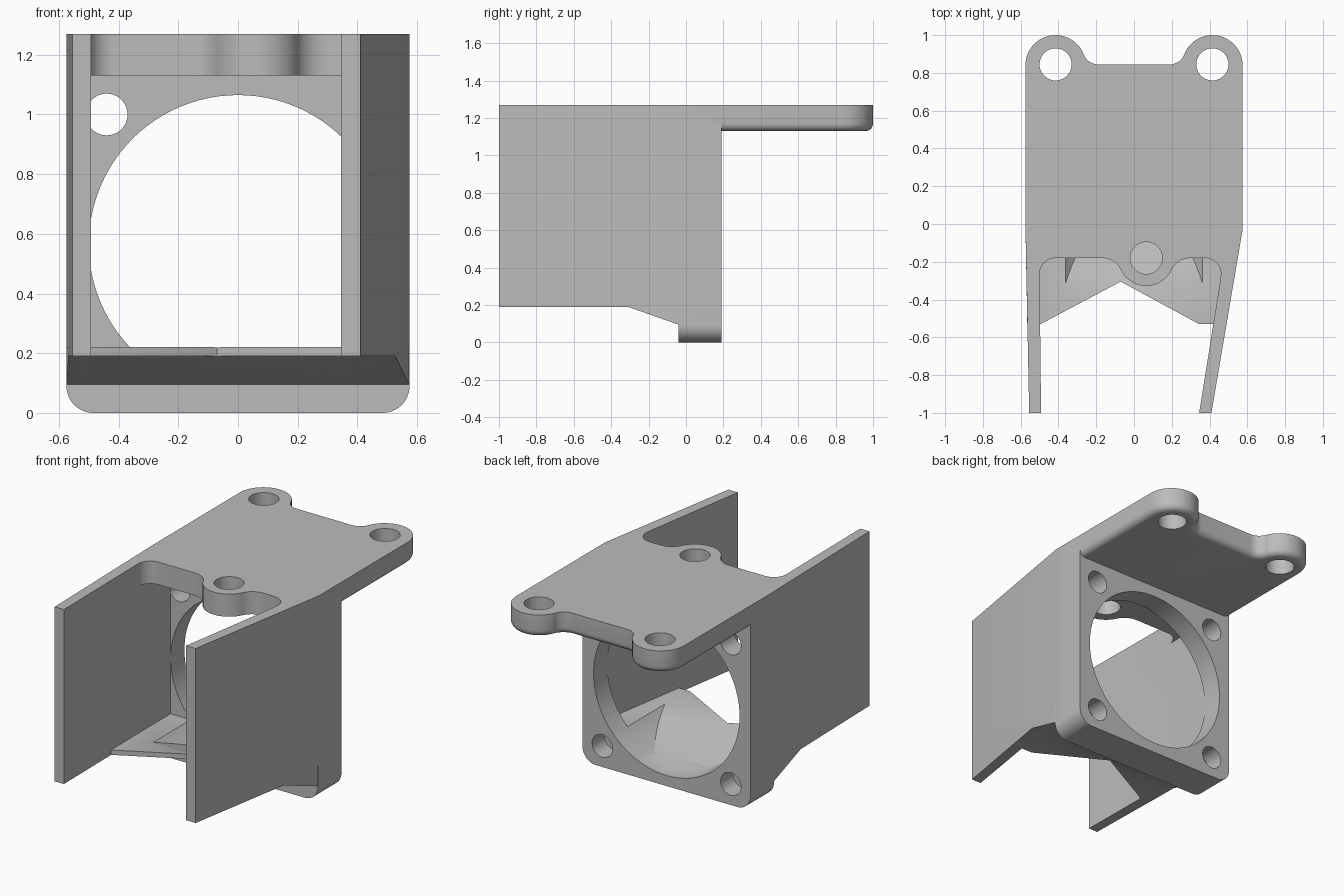
import bpy, bmesh
from math import cos, sin, radians
from mathutils import Vector

if "Cube" in bpy.data.objects:
    bpy.data.objects.remove(bpy.data.objects["Cube"])

grey = bpy.data.materials.new("light grey plastic")
grey.use_nodes = True
colour = (0.5, 0.5, 0.5, 1)
grey.diffuse_color = colour
grey.node_tree.nodes["Principled BSDF"].inputs["Base Color"].default_value = colour

TOP, BACK = 1.27, 0.19
MID = 0.565          # height of the fan axis
HALF = 0.575         # half width of the frame
FLOOR = 0.22


def arc(cx, cy, r, a0, a1, n=12):
    steps = [radians(a0 + (a1 - a0) * i / n) for i in range(n + 1)]
    return [(cx + r * cos(a), cy + r * sin(a)) for a in steps]


def prism(name, outline, lo, hi, axis="z"):
    """Extrude an outline along an axis; it lies in the other two axes."""
    place = {"x": lambda a, b, t: (t, a, b),
             "y": lambda a, b, t: (a, t, b),
             "z": lambda a, b, t: (a, b, t)}[axis]
    bm = bmesh.new()
    base = bm.faces.new([bm.verts.new(place(a, b, lo)) for a, b in outline])
    out = bmesh.ops.extrude_face_region(bm, geom=[base])["geom"]
    moved = [v for v in out if isinstance(v, bmesh.types.BMVert)]
    bmesh.ops.translate(bm, verts=moved, vec=place(0, 0, hi - lo))
    bmesh.ops.recalc_face_normals(bm, faces=bm.faces)
    mesh = bpy.data.meshes.new(name)
    bm.to_mesh(mesh)
    bm.free()
    mesh.materials.append(grey)
    obj = bpy.data.objects.new(name, mesh)
    bpy.context.collection.objects.link(obj)
    return obj


def edit(obj, action):
    bm = bmesh.new()
    bm.from_mesh(obj.data)
    action(bm)
    bm.to_mesh(obj.data)
    bm.free()


def combine(obj, tool, operation="DIFFERENCE"):
    """Apply a boolean and leave the tool for reuse."""
    tool.hide_render = True
    mod = obj.modifiers.new("cut", "BOOLEAN")
    mod.operation, mod.solver, mod.object = operation, "EXACT", tool
    bpy.context.view_layer.update()
    graph = bpy.context.evaluated_depsgraph_get()
    mesh = bpy.data.meshes.new_from_object(obj.evaluated_get(graph))
    obj.modifiers.clear()
    obj.data = mesh


# Mounting plate: two rear ears, a front tab and filleted corners
ear = arc(0.415, 0.84, 0.16, 0, 159, 20) + arc(0.19, 0.926, 0.081, -21, -90)
right_back = [(HALF, -0.03), (HALF, 0.15)] + ear
left_back = [(-x, y) for x, y in reversed(right_back)]
front = [(-0.565, -0.3), (-0.5, -0.3)]
front += arc(-0.415, -0.265, 0.085, 180, 90)
front += arc(-0.17, -0.2925, 0.1125, 90, 25.6)
front += arc(0.065, -0.18, 0.148, 205.6, 334.4, 20)[1:-1]
front += arc(0.30, -0.2925, 0.1125, 154.4, 90)
front += arc(0.375, -0.265, 0.085, 90, 0)
front += [(0.457, -0.3), (0.525, -0.3)]
top_plate = prism("top_plate", right_back + left_back + front, 1.13, TOP)


def round_underside(bm):
    rim = [e for e in bm.edges
           if all(v.co.z < 1.14 and v.co.y > 0.14 for v in e.verts)]
    bmesh.ops.bevel(bm, geom=rim, offset=0.04, segments=5, profile=0.5,
                    affect="EDGES")


edit(top_plate, round_underside)
tools = []
for x, y in [(-0.415, 0.845), (0.415, 0.845), (0.065, -0.18)]:
    tools.append(prism("screw_cutter", arc(x, y, 0.085, 0, 351, 39), 1, 1.4))
    combine(top_plate, tools[-1])

# Side profile that trims the underside of walls and floor
side = [(-1, 0.19), (-0.31, 0.19), (-0.04, 0.095), (0.06, 0.095),
        (0.06, TOP), (-1, TOP)]
trim = prism("side_trim", side, -1, 1, "x")
tools.append(trim)

# Side walls, the left one tapering inward
right_wall = prism("right_wall", [(-0.555, -1), (-0.492, -1), (-0.5, -0.25),
                   (-0.5, 0.06), (-HALF, 0.06), (-HALF, 0)], 0, TOP + 0.1)
left_wall = prism("left_wall", [(0.41, -1), (HALF, -0.03), (HALF, 0.06),
                  (0.5, 0.06), (0.498, -0.04), (0.345, -1)], 0, TOP + 0.1)

# Duct floor with a V-shaped front edge
floor = prism("duct_floor", [(-0.495, -0.53), (-0.07, -0.305), (0.345, -0.53),
              (0.49, -0.53), (HALF, -0.03), (HALF, 0.06), (-HALF, 0.06),
              (-HALF, 0), (-0.565, -0.53)], 0, FLOOR)
for part in (right_wall, left_wall, floor):
    combine(part, trim, "INTERSECT")

# Fan frame and its rounded, deeper base
frame = prism("fan_frame", [(-HALF, FLOOR), (HALF, FLOOR), (HALF, TOP),
              (-HALF, TOP)], 0.055, BACK, "y")
r = 0.09
base_outline = [(-HALF, FLOOR)] + arc(r - HALF, r, r, 180, 270)
base_outline += arc(HALF - r, r, r, 270, 360) + [(HALF, FLOOR)]
base = prism("frame_base", base_outline, -0.04, BACK, "y")

# Fan opening, ending on a ramp that follows the underside
opening = prism("opening_cutter", arc(0, MID, 0.5, 0, 356.25, 95), -0.6, 0.4, "y")


def slope_end(bm):
    geom = bm.verts[:] + bm.edges[:] + bm.faces[:]
    cut = bmesh.ops.bisect_plane(bm, geom=geom, plane_co=(0, -0.31, FLOOR),
                                 plane_no=Vector((0, 0.35, 1)), clear_inner=True)
    edges = [e for e in cut["geom_cut"] if isinstance(e, bmesh.types.BMEdge)]
    bmesh.ops.contextual_create(bm, geom=edges)
    bmesh.ops.recalc_face_normals(bm, faces=bm.faces)


edit(opening, slope_end)
tools.append(opening)
for part in (floor, frame, base):
    combine(part, opening)

# Bolt holes: through at the top, blind in the base
for x in (-0.44, 0.44):
    for z, start, part in ((MID + 0.435, 0, frame), (MID - 0.435, 0.07, base)):
        bolt = prism("bolt_cutter", arc(x, z, 0.07, 0, 350, 35), start, 0.4, "y")
        combine(part, bolt)
        tools.append(bolt)

for tool in tools:
    bpy.data.objects.remove(tool)

# Smooth the curved faces, keep edges crisp
bpy.ops.object.select_all(action="DESELECT")
for part in (top_plate, right_wall, left_wall, floor, frame, base):
    part.select_set(True)
bpy.context.view_layer.objects.active = top_plate
bpy.ops.object.shade_smooth_by_angle(angle=radians(30))
